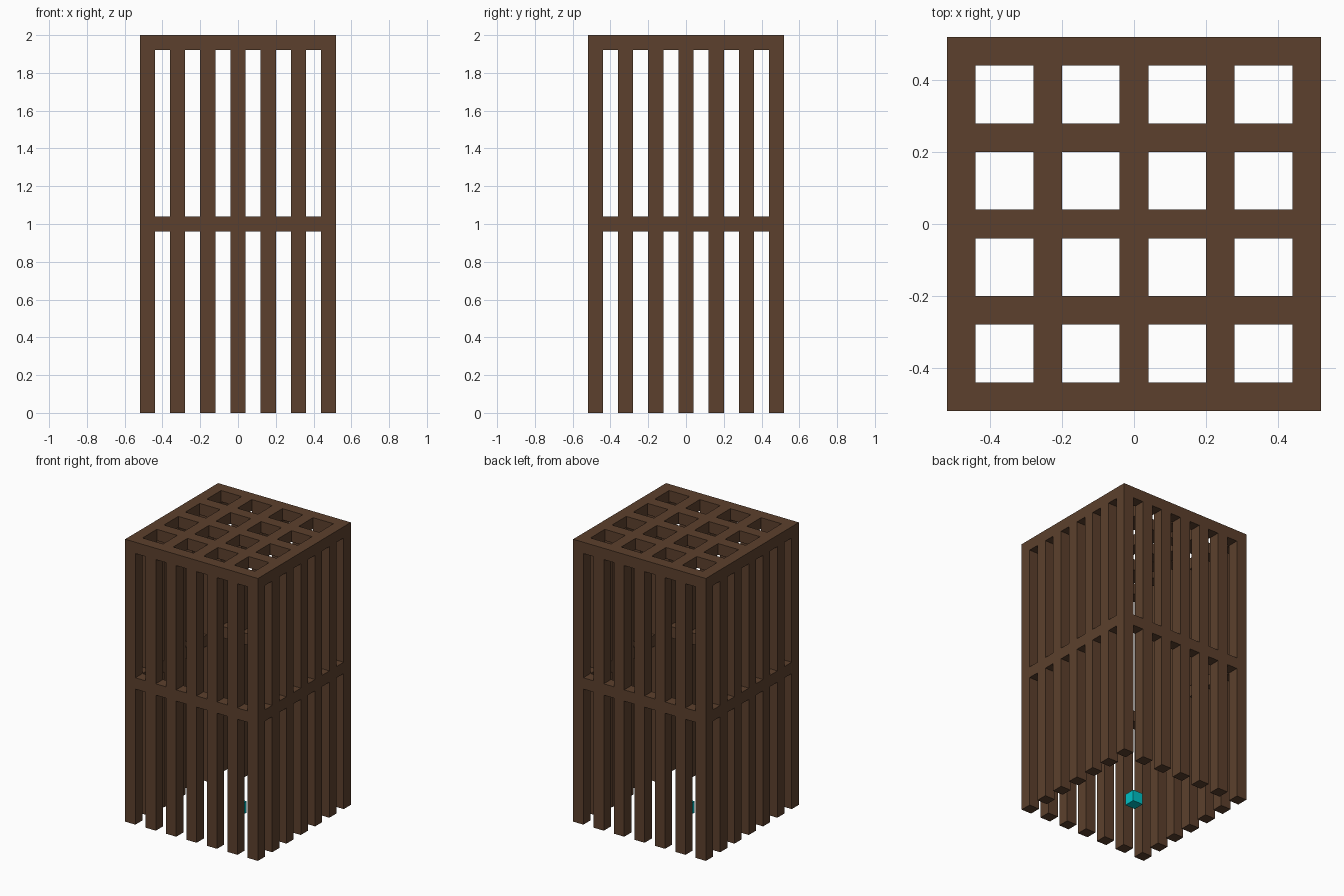
import bpy
import bmesh
from mathutils import Matrix, Vector

cube = bpy.data.objects.get("Cube")
if cube:
    bpy.data.objects.remove(cube, do_unlink=True)

BAR = 0.08      # thickness of every bar
EDGE = 0.48     # centre line of the outer bars
TOP = 2.0


def material(name, rgb):
    mat = bpy.data.materials.new(name)
    mat.use_nodes = True
    mat.diffuse_color = (*rgb, 1)
    bsdf = next(n for n in mat.node_tree.nodes if n.type == 'BSDF_PRINCIPLED')
    bsdf.inputs["Base Color"].default_value = (*rgb, 1)
    return mat


def boxes(name, items, mat):
    """One object made of boxes, each given as (centre, size)."""
    bm = bmesh.new()
    for centre, size in items:
        m = Matrix.Translation(centre) @ Matrix.Diagonal(Vector((*size, 1)))
        bmesh.ops.create_cube(bm, size=1, matrix=m)
    mesh = bpy.data.meshes.new(name)
    bm.to_mesh(mesh)
    bm.free()
    mesh.materials.append(mat)
    obj = bpy.data.objects.new(name, mesh)
    bpy.context.collection.objects.link(obj)
    return obj


brown = material("dark brown wood", (0.107, 0.051, 0.026))
teal = material("teal", (0.0, 0.53, 0.56))

# Upright bars, seven per side with shared corners
steps = [-EDGE + 0.16 * i for i in range(7)]
height = TOP - BAR
posts = [((x, y, height / 2), (BAR, BAR, height))
         for i, x in enumerate(steps) for j, y in enumerate(steps)
         if i in (0, 6) or j in (0, 6)]
boxes("upright_bars", posts, brown)

# Middle rail, filling the gaps between neighbouring bars
gaps = [a + 0.08 for a in steps[:-1]]
rail = []
for side in (-EDGE, EDGE):
    for g in gaps:
        rail.append(((g, side, 1.0), (BAR, BAR, BAR)))
        rail.append(((side, g, 1.0), (BAR, BAR, BAR)))
boxes("middle_rail", rail, brown)

# Top lattice: full-length slats one way, short pieces between them
lines = [-EDGE + 0.24 * i for i in range(5)]
z = TOP - BAR / 2
boxes("roof_slats", [((0, y, z), (2 * EDGE + BAR, BAR, BAR)) for y in lines], brown)
boxes("roof_crosspieces",
      [((x, y + 0.12, z), (BAR, 0.16, BAR)) for x in lines for y in lines[:-1]], brown)

# Small block on the floor at the centre
boxes("centre_block", [((0, 0, BAR / 2), (BAR, BAR, BAR))], teal)
